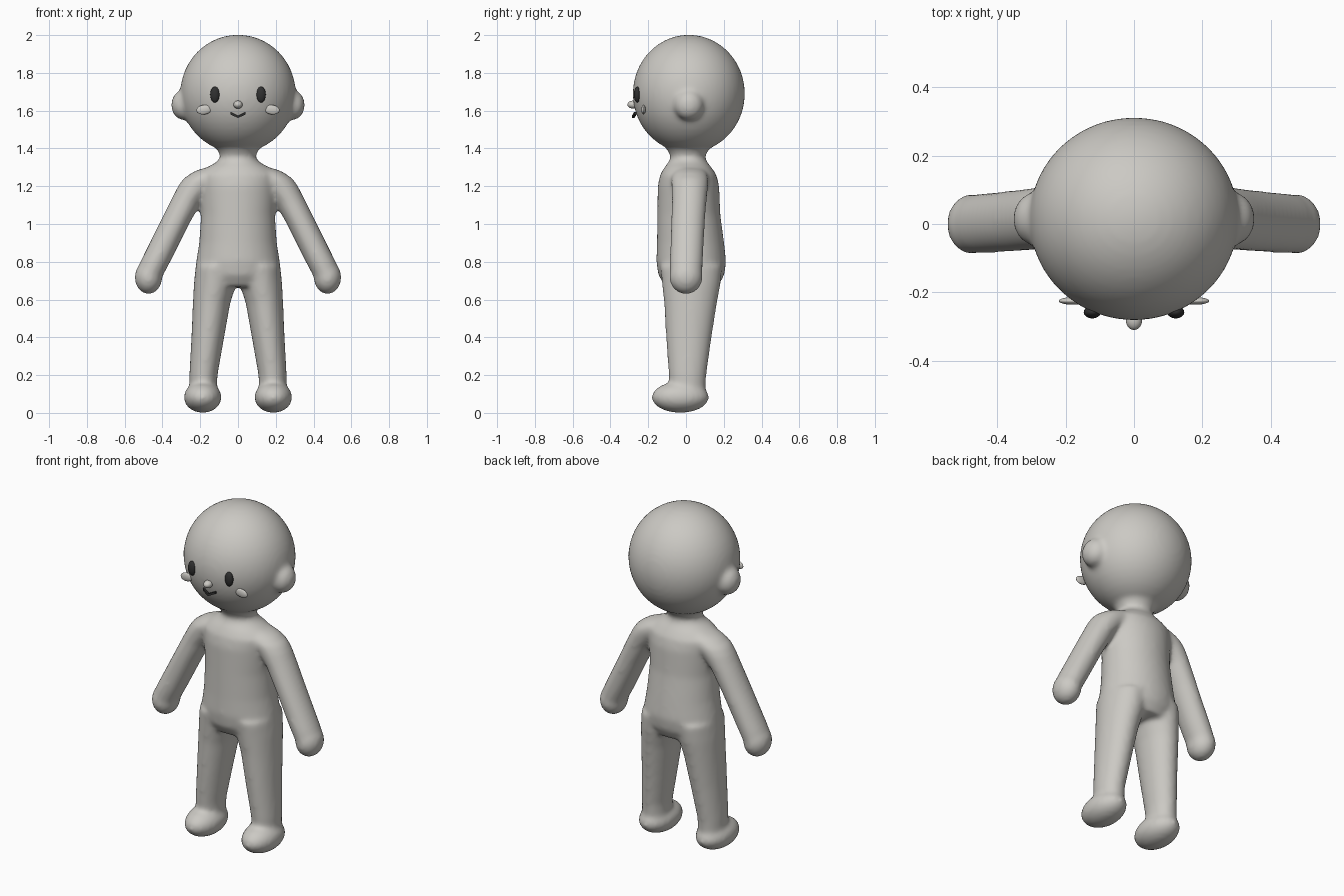
import bpy
import math
from mathutils import Matrix, Vector
import bmesh

cube = bpy.data.objects.get("Cube")
if cube:
    bpy.data.objects.remove(cube, do_unlink=True)


def material(name, color):
    m = bpy.data.materials.new(name)
    m.use_nodes = True
    m.diffuse_color = color
    m.node_tree.nodes["Principled BSDF"].inputs["Base Color"].default_value = color
    return m


GREY = material("warm grey", (0.6, 0.585, 0.55, 1))
DARK = material("dark charcoal", (0.03, 0.03, 0.03, 1))


def ellipsoid(bm, center, radii, tilt=0):
    mat = (Matrix.Translation(center) @ Matrix.Rotation(tilt, 4, 'Y')
           @ Matrix.Diagonal((*radii, 1)))
    bmesh.ops.create_uvsphere(bm, u_segments=48, v_segments=24, radius=1, matrix=mat)


def loft(bm, rings, side=1, n=32):
    """Closed tube through level rings given as (z, x, y, x radius, y radius)."""
    loops = []
    for z, x, y, rx, ry in rings:
        angles = [2 * math.pi * i / n for i in range(n)]
        loops.append([bm.verts.new((side * (x + rx * math.cos(a)), y + ry * math.sin(a), z))
                      for a in angles])
    for a, b in zip(loops, loops[1:]):
        for i in range(n):
            j = (i + 1) % n
            bm.faces.new((a[i], a[j], b[j], b[i]))
    bm.faces.new(loops[0])
    bm.faces.new(loops[-1])


def finish(bm, name, mat):
    bmesh.ops.recalc_face_normals(bm, faces=bm.faces)
    mesh = bpy.data.meshes.new(name)
    bm.to_mesh(mesh)
    bm.free()
    mesh.materials.append(mat)
    mesh.shade_smooth()
    ob = bpy.data.objects.new(name, mesh)
    bpy.context.collection.objects.link(ob)
    return ob


# Body: overlapping volumes, blended into one skin
bm = bmesh.new()
ellipsoid(bm, (0, 0.015, 1.69), (0.306, 0.297, 0.312))
# Torso and neck
loft(bm, [(0.67, 0, 0.03, 0.19, 0.14), (0.73, 0, 0.028, 0.222, 0.175),
          (0.8, 0, 0.028, 0.222, 0.185), (0.9, 0, 0.024, 0.206, 0.178),
          (1.05, 0, 0.015, 0.196, 0.167), (1.2, 0, 0.013, 0.205, 0.163),
          (1.26, 0, 0.012, 0.21, 0.15), (1.3, 0, 0.01, 0.165, 0.125),
          (1.33, 0, 0.01, 0.11, 0.1), (1.36, 0, 0.01, 0.092, 0.09),
          (1.39, 0, 0.01, 0.11, 0.11), (1.45, 0, 0.01, 0.1, 0.1)])
for s in (1, -1):
    # Arm and hand
    loft(bm, [(0.72, 0.475, 0, 0.074, 0.085), (0.8, 0.438, 0.002, 0.08, 0.088),
              (1.0, 0.338, 0.01, 0.08, 0.09), (1.12, 0.275, 0.017, 0.084, 0.092),
              (1.2, 0.22, 0.02, 0.098, 0.098), (1.24, 0.18, 0.02, 0.11, 0.1),
              (1.275, 0.13, 0.02, 0.11, 0.09), (1.295, 0.1, 0.02, 0.09, 0.07)], s)
    ellipsoid(bm, (s * 0.474, 0, 0.718), (0.073, 0.088, 0.09))
    # Leg and foot
    loft(bm, [(0.08, 0.185, 0.01, 0.072, 0.09), (0.2, 0.183, 0.008, 0.075, 0.1),
              (0.4, 0.16, 0.015, 0.087, 0.121), (0.58, 0.14, 0.024, 0.099, 0.14),
              (0.68, 0.122, 0.028, 0.112, 0.155), (0.78, 0.112, 0.028, 0.112, 0.165)], s)
    ellipsoid(bm, (s * 0.187, -0.03, 0.083), (0.1, 0.152, 0.083))
    # Ear
    ellipsoid(bm, (s * 0.29, 0.015, 1.63), (0.064, 0.078, 0.08))
body = finish(bm, "body", GREY)
remesh = body.modifiers.new("blend", 'REMESH')
remesh.mode = 'VOXEL'
remesh.voxel_size = 0.012
remesh.use_smooth_shade = True
soften = body.modifiers.new("soften", 'SMOOTH')
soften.factor = 0.5
soften.iterations = 14

# Face details
for s, side in ((1, "left"), (-1, "right")):
    bm = bmesh.new()
    ellipsoid(bm, (s * 0.122, -0.258, 1.685), (0.025, 0.018, 0.042))
    finish(bm, side + "_eye", DARK)
    bm = bmesh.new()
    ellipsoid(bm, (s * 0.18, -0.225, 1.605), (0.04, 0.011, 0.025), s * 0.12)
    finish(bm, side + "_cheek", GREY)
bm = bmesh.new()
ellipsoid(bm, (0, -0.28, 1.632), (0.024, 0.03, 0.021))
finish(bm, "nose", GREY)

# Mouth: a thin shallow V
bm = bmesh.new()
rows = []
for x, y, z in ((-0.04, -0.268, 1.587), (0, -0.279, 1.568), (0.04, -0.268, 1.587)):
    c = Vector((x, y, z))
    rows.append([bm.verts.new(c + Vector((0, dy, dz)))
                 for dy, dz in ((-0.006, -0.007), (0.006, -0.007), (0.006, 0.007), (-0.006, 0.007))])
for a, b in zip(rows, rows[1:]):
    for i in range(4):
        j = (i + 1) % 4
        bm.faces.new((a[i], a[j], b[j], b[i]))
bm.faces.new(rows[0])
bm.faces.new(rows[-1])
mouth = finish(bm, "mouth", DARK)
mouth.data.shade_flat()
